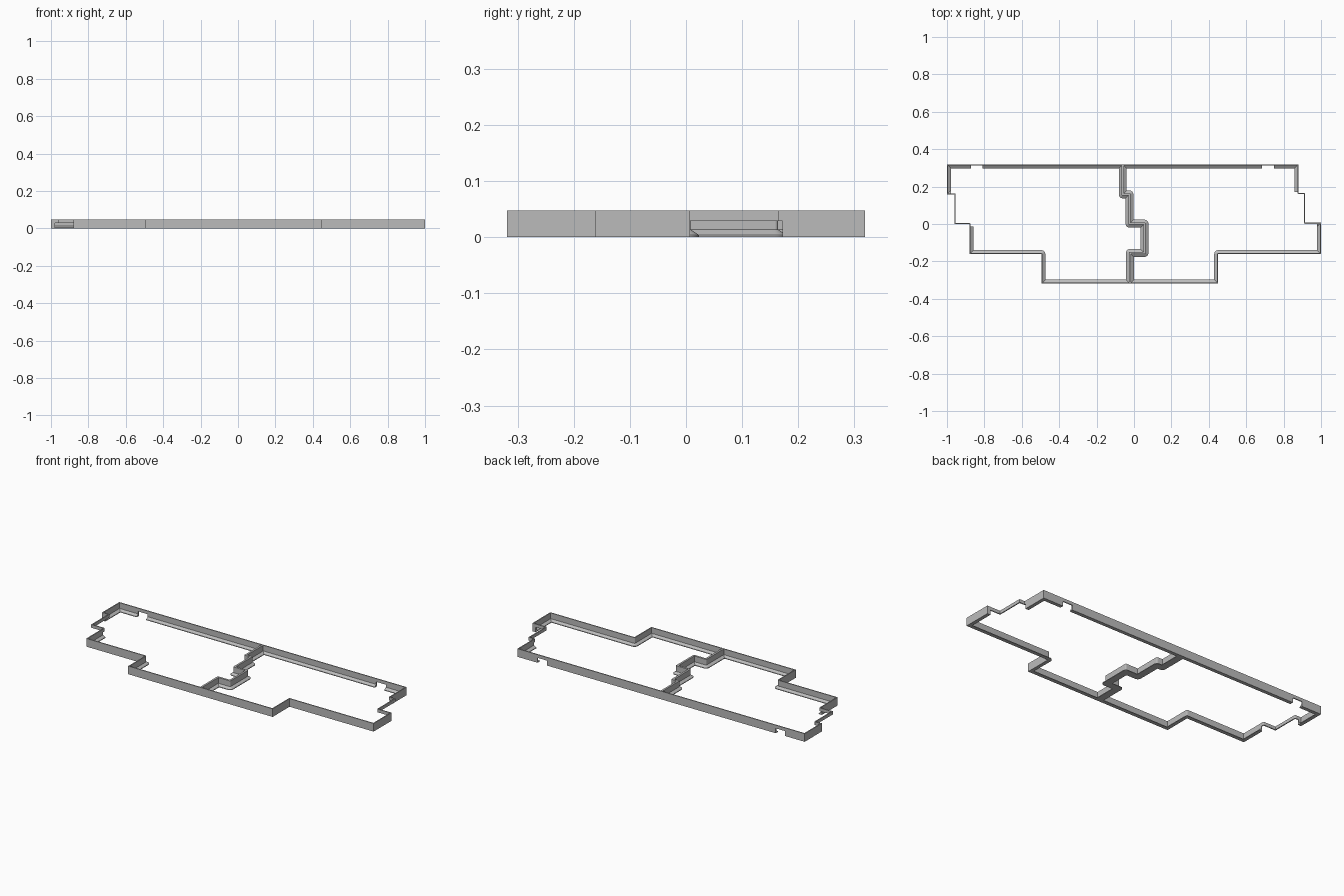
import bpy, bmesh, math
from mathutils import Vector

cube = bpy.data.objects.get("Cube")
if cube:
    bpy.data.objects.remove(cube, do_unlink=True)

HEIGHT, WALL, BASE = 0.048, 0.006, 0.021
OPEN_TOP = 0.029

grey = bpy.data.materials.new("light_grey")
grey.use_nodes = True
grey.diffuse_color = (0.5, 0.5, 0.5, 1)
grey.node_tree.nodes["Principled BSDF"].inputs["Base Color"].default_value = (0.5, 0.5, 0.5, 1)

# Wall cross-section: (inward distance, height), thin lip over a sloped ledge
PROFILE = [(0, 0), (0, HEIGHT), (WALL, HEIGHT), (WALL, 0.014), (BASE, 0.004), (BASE, 0)]


def corner_rays(outline, steps=6):
    """For each corner of a counter-clockwise outline: points with inward offset directions.
    Reflex corners get a fan of directions, so that their offsets are rounded."""
    rays = []
    for i, p in enumerate(outline):
        p = Vector(p)
        a = (p - Vector(outline[i - 1])).normalized()
        b = (Vector(outline[(i + 1) % len(outline)]) - p).normalized()
        na, nb = Vector((-a.y, a.x)), Vector((-b.y, b.x))
        if a.x * b.y - a.y * b.x > 0:
            rays.append((p, na + nb))
        else:
            for k in range(steps + 1):
                t = k / steps * math.pi / 2
                rays.append((p, na * math.cos(t) + nb * math.sin(t)))
    return rays


def make_frame(name, outline):
    bm = bmesh.new()
    loops = []
    for p, d in corner_rays(outline):
        loops.append([bm.verts.new((*(p + d * off), z)) for off, z in PROFILE])
    n = len(PROFILE)
    for i, here in enumerate(loops):
        there = loops[(i + 1) % len(loops)]
        for j in range(n):
            k = (j + 1) % n
            bm.faces.new((here[j], there[j], there[k], here[k]))
    bmesh.ops.remove_doubles(bm, verts=bm.verts, dist=1e-5)
    bmesh.ops.recalc_face_normals(bm, faces=bm.faces)
    mesh = bpy.data.meshes.new(name)
    bm.to_mesh(mesh)
    bm.free()
    mesh.materials.append(grey)
    obj = bpy.data.objects.new(name, mesh)
    bpy.context.collection.objects.link(obj)
    return obj


def cut_opening(obj, x0, x1, y0, y1):
    """Cut the lower wall away inside a box, leaving the thin upper lip whole."""
    bpy.ops.mesh.primitive_cube_add(size=1, location=((x0 + x1) / 2, (y0 + y1) / 2, 0))
    cutter = bpy.context.object
    cutter.name = "opening_cutter"
    cutter.hide_render = True
    cutter.scale = (x1 - x0, y1 - y0, OPEN_TOP * 2)
    mod = obj.modifiers.new("opening", 'BOOLEAN')
    mod.operation = 'DIFFERENCE'
    mod.solver = 'EXACT'
    mod.object = cutter
    bpy.context.view_layer.objects.active = obj
    bpy.ops.object.modifier_apply(modifier=mod.name)
    bpy.data.objects.remove(cutter, do_unlink=True)


# Staggered seam shared by both halves, front to back
seam = [(-.022, -.319), (-.022, -.155), (.056, -.155), (.056, .002),
        (-.024, .002), (-.024, .158), (-.06, .158), (-.06, .319)]
right_side = [(-1, .319), (-1, .158), (-.96, .158), (-.96, -.001), (-.88, -.001),
              (-.88, -.161), (-.495, -.161), (-.495, -.319)]
left_side = [(.45, -.319), (.45, -.161), (1, -.161), (1, .007), (.915, .007),
             (.915, .166), (.88, .166), (.88, .319)]

right_frame = make_frame("right_half_frame", right_side + seam)
left_frame = make_frame("left_half_frame", seam[::-1] + left_side)

# Stepped end openings and back wall notches
cut_opening(right_frame, -.979, -.85, -.013, .185)
cut_opening(right_frame, -.872, -.81, .28, .35)
cut_opening(left_frame, .85, .979, -.02, .172)
cut_opening(left_frame, .685, .748, .28, .35)

# Smooth the rounded corners, keep the edges sharp
for obj in (right_frame, left_frame):
    bpy.ops.object.select_all(action='DESELECT')
    obj.select_set(True)
    bpy.context.view_layer.objects.active = obj
    bpy.ops.object.shade_smooth_by_angle(angle=math.radians(25))
